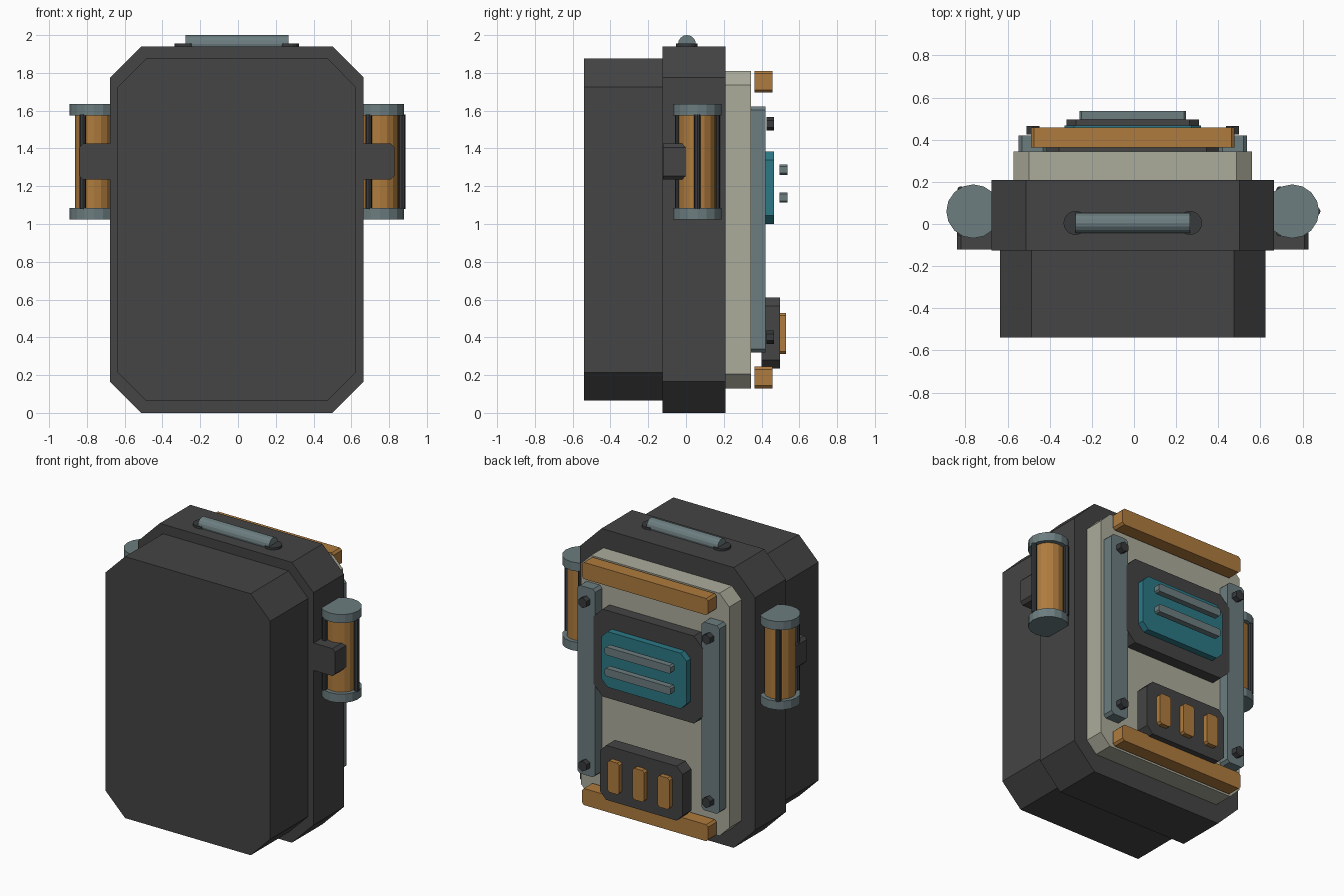
import bpy, bmesh, math
from mathutils import Matrix

cube = bpy.data.objects.get("Cube")
if cube:
    bpy.data.objects.remove(cube, do_unlink=True)

CX = -0.006  # shared centre line of the body


def material(name, rgb):
    m = bpy.data.materials.new(name)
    m.use_nodes = True
    m.diffuse_color = (*rgb, 1)
    m.node_tree.nodes["Principled BSDF"].inputs["Base Color"].default_value = (*rgb, 1)
    return m


CHARCOAL = material("charcoal", (0.058, 0.058, 0.058))
BLACK = material("black_metal", (0.040, 0.042, 0.045))
CREAM = material("cream", (0.41, 0.41, 0.33))
BRASS = material("brass", (0.43, 0.20, 0.048))
STEEL = material("blue_steel", (0.15, 0.205, 0.215))
TEAL = material("teal", (0.025, 0.19, 0.24))


def finish(bm, name, mat):
    bmesh.ops.recalc_face_normals(bm, faces=bm.faces)
    mesh = bpy.data.meshes.new(name)
    bm.to_mesh(mesh)
    bm.free()
    mesh.materials.append(mat)
    obj = bpy.data.objects.new(name, mesh)
    bpy.context.collection.objects.link(obj)
    return obj


def plate(name, mat, x, half, y0, y1, z0, z1, cut):
    """Slab along y whose four outline corners are chamfered."""
    l, r = x - half, x + half
    outline = [(l + cut, z0), (r - cut, z0), (r, z0 + cut), (r, z1 - cut),
               (r - cut, z1), (l + cut, z1), (l, z1 - cut), (l, z0 + cut)]
    bm = bmesh.new()
    face = bm.faces.new([bm.verts.new((px, y0, pz)) for px, pz in outline])
    ext = bmesh.ops.extrude_face_region(bm, geom=[face])
    moved = [v for v in ext["geom"] if isinstance(v, bmesh.types.BMVert)]
    bmesh.ops.translate(bm, verts=moved, vec=(0, y1 - y0, 0))
    return finish(bm, name, mat)


def cylinder(name, mat, centre, radius, length, axis="Z", sides=16):
    bm = bmesh.new()
    bmesh.ops.create_cone(bm, cap_ends=True, segments=sides, radius1=radius,
                          radius2=radius, depth=length)
    turn = {"X": Matrix.Rotation(math.pi / 2, 4, "Y"),
            "Y": Matrix.Rotation(math.pi / 2, 4, "X"),
            "Z": Matrix.Identity(4)}[axis]
    bm.transform(Matrix.Translation(centre) @ turn)
    return finish(bm, name, mat)


# Main shell and thick front slab
plate("main_body", CHARCOAL, CX, 0.671, -0.125, 0.21, 0, 1.94, 0.165)
plate("front_slab", CHARCOAL, CX, 0.631, -0.54, -0.125, 0.065, 1.875, 0.15)

# Rear panel with its top and bottom bars
plate("rear_panel", CREAM, CX, 0.567, 0.21, 0.345, 0.13, 1.81, 0.075)
for name, z in (("bottom_bar", 0.13), ("top_bar", 1.695)):
    plate(name, BRASS, CX, 0.482, 0.363, 0.457, z, z + 0.115, 0.014)

# Screen on a backing plate, with two raised slats
plate("screen_frame", CHARCOAL, CX, 0.42, 0.345, 0.422, 0.9, 1.505, 0.07)
plate("screen", TEAL, CX, 0.325, 0.422, 0.467, 1.0, 1.385, 0.045)
for z in (1.113, 1.26):
    plate("screen_slat", STEEL, CX, 0.253, 0.495, 0.537, z, z + 0.055, 0.01)

# Button housing
plate("button_housing", CHARCOAL, CX, 0.315, 0.40, 0.497, 0.235, 0.612, 0.045)
for i in (-1, 0, 1):
    plate("button", BRASS, CX + i * 0.192, 0.045, 0.497, 0.53, 0.312, 0.53, 0.014)

for side, label in ((1, "left"), (-1, "right")):
    # Vertical rail with hexagonal bolts
    x = CX + side * 0.473
    plate(label + "_rail", STEEL, CX + side * 0.475, 0.068, 0.345, 0.42, 0.32, 1.622, 0.018)
    for z in (0.40, 1.53):
        cylinder(label + "_bolt", BLACK, (x, 0.445, z), 0.036, 0.04, "Y", 6)

    # Side canister with end caps and three guard rods
    cx, cy = CX + side * 0.757, 0.06
    cylinder(label + "_canister", BRASS, (cx, cy, 1.33), 0.1, 0.5)
    for z in (1.054, 1.605):
        cylinder(label + "_canister_cap", STEEL, (cx, cy, z), 0.128, 0.06)
    for k in range(3):
        a = k * math.tau / 3
        rod = (cx + 0.117 * math.cos(a), cy + 0.117 * math.sin(a), 1.33)
        cylinder(label + "_guard_rod", BLACK, rod, 0.018, 0.5, sides=8)

    # Block that clamps the canister
    plate(label + "_clamp", CHARCOAL, CX + side * 0.74, 0.095, -0.122, 0.003, 1.235, 1.425, 0.02)

    # Handle foot
    cylinder(label + "_handle_foot", BLACK, (CX + side * 0.272, 0.005, 1.946), 0.057, 0.018)

# Carrying handle
cylinder("handle", STEEL, (CX, 0.005, 1.953), 0.047, 0.545, "X")
